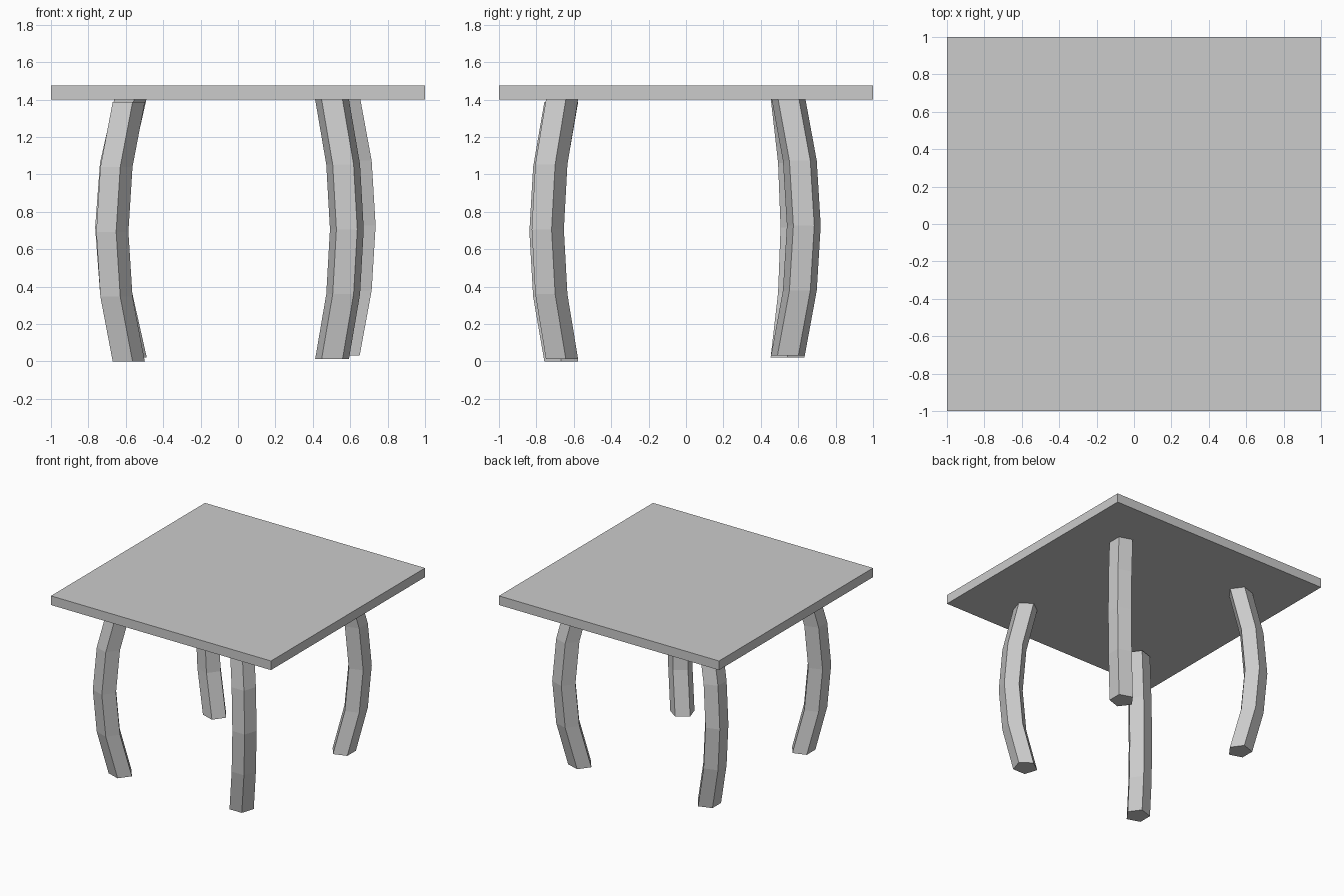
import bpy
import bmesh
import math

if "Cube" in bpy.data.objects:
    bpy.data.objects.remove(bpy.data.objects["Cube"])

LEG_RADIUS = 0.095
LEG_HEIGHT = 1.387
SIDES = 5
# height fraction and outward bow fraction of each ring
RINGS = [(0, 0), (0.25, 0.75), (0.5, 1), (0.75, 0.75), (1, 0)]


def finish(bm, name):
    bmesh.ops.recalc_face_normals(bm, faces=bm.faces)
    mesh = bpy.data.meshes.new(name)
    bm.to_mesh(mesh)
    bm.free()
    obj = bpy.data.objects.new(name, mesh)
    bpy.context.collection.objects.link(obj)
    return obj


def bowed_leg(name, foot, bow, turn):
    """Five-sided post that bows outward halfway up."""
    bm = bmesh.new()
    rings = []
    for h, b in RINGS:
        ring = []
        for i in range(SIDES):
            a = math.radians(turn) + math.tau * i / SIDES
            ring.append(bm.verts.new((
                foot[0] + bow[0] * b + LEG_RADIUS * math.cos(a),
                foot[1] + bow[1] * b + LEG_RADIUS * math.sin(a),
                foot[2] + LEG_HEIGHT * h)))
        rings.append(ring)
    for low, high in zip(rings, rings[1:]):
        for i in range(SIDES):
            j = (i + 1) % SIDES
            bm.faces.new((low[i], low[j], high[j], high[i]))
    bm.faces.new(rings[0])
    bm.faces.new(rings[-1])
    return finish(bm, name)


# Square table top
bm = bmesh.new()
bmesh.ops.create_cube(bm, size=1)
bmesh.ops.scale(bm, vec=(2, 2, 0.075), verts=bm.verts)
bmesh.ops.translate(bm, vec=(0, 0, 1.4375), verts=bm.verts)
finish(bm, "table_top")

# Legs, each set slightly unevenly: foot, bow direction, turn in degrees
bowed_leg("front_left_leg", (-0.593, -0.667, 0.0), (-0.088, -0.08), 0)
bowed_leg("front_right_leg", (0.503, -0.672, 0.013), (0.079, -0.076), 90)
bowed_leg("back_right_leg", (0.574, 0.545, 0.033), (0.085, 0.085), 180)
bowed_leg("back_left_leg", (-0.583, 0.543, 0.022), (-0.104, 0.053), 0)
